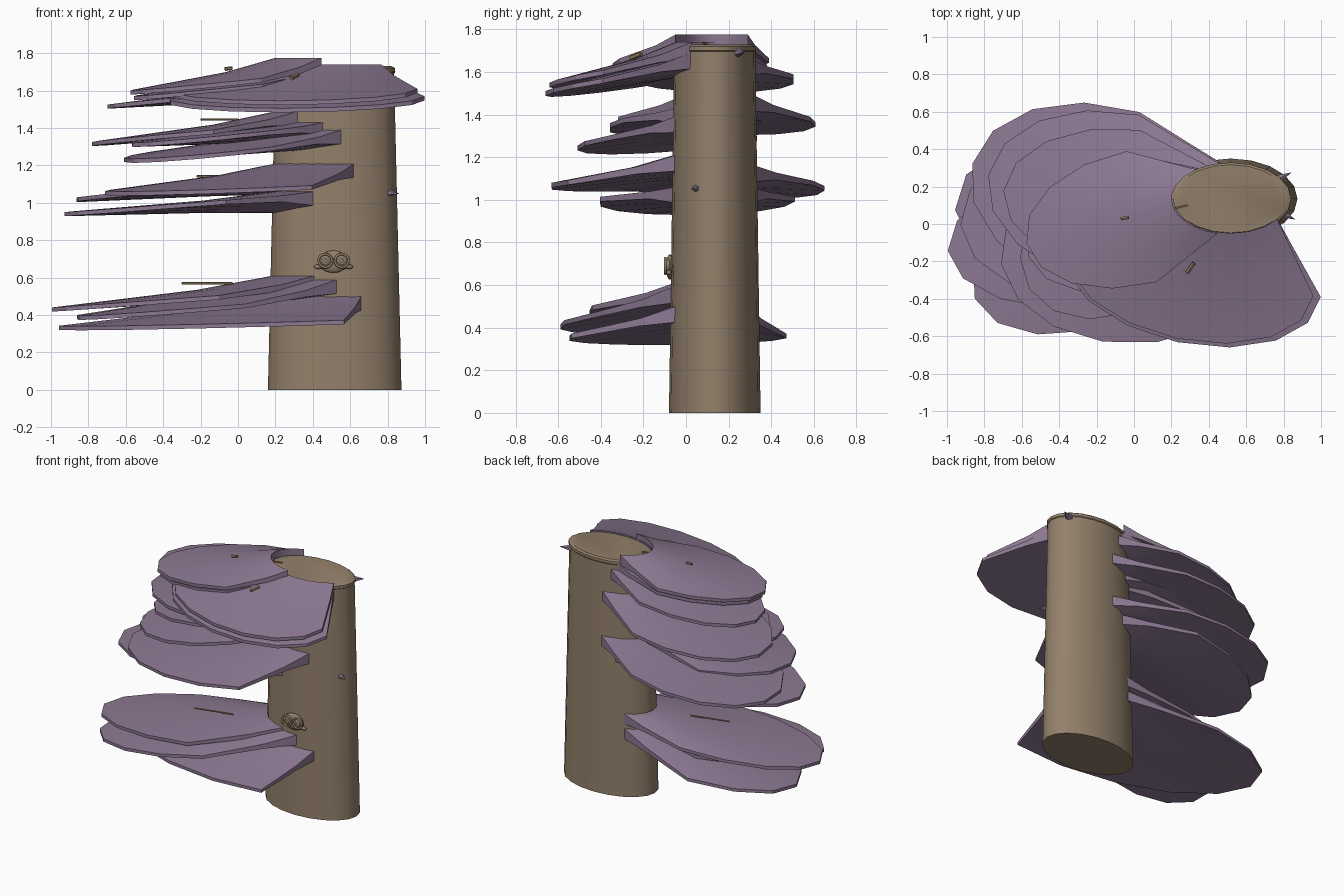
import bpy, bmesh, math
from mathutils import Vector

if "Cube" in bpy.data.objects:
    bpy.data.objects.remove(bpy.data.objects["Cube"])


def material(name, rgb):
    m = bpy.data.materials.new(name)
    m.diffuse_color = (*rgb, 1)
    m.use_nodes = True
    m.node_tree.nodes["Principled BSDF"].inputs["Base Color"].default_value = m.diffuse_color
    return m


BARK = material("bark brown", (0.29, 0.215, 0.145))
PURPLE = material("dusty purple", (0.265, 0.19, 0.29))
TWIG = material("twig brown", (0.29, 0.215, 0.11))

CX, CY, TOP = 0.517, 0.135, 1.72


def finish(name, bm, mat, angle=30):
    bmesh.ops.recalc_face_normals(bm, faces=bm.faces)
    me = bpy.data.meshes.new(name)
    bm.to_mesh(me)
    bm.free()
    ob = bpy.data.objects.new(name, me)
    bpy.context.collection.objects.link(ob)
    me.materials.append(mat)
    bpy.ops.object.select_all(action='DESELECT')
    ob.select_set(True)
    bpy.context.view_layer.objects.active = ob
    bpy.ops.object.shade_smooth_by_angle(angle=math.radians(angle))
    return ob


def trunk_point(angle, z, grow=1.0):
    """Point on the tapered oval trunk."""
    f = min(z / TOP, 1)
    rx, ry = 0.357 - 0.04 * f, 0.215 - 0.025 * f
    return Vector((CX + grow * rx * math.cos(angle),
                   CY + grow * ry * math.sin(angle), z))


# Trunk with a thin lip around the top
bm = bmesh.new()
N = 20
rings = []
for z, grow in ((0, 1), (0.85, 1), (1.695, 1), (1.70, 1.02), (1.72, 1.02), (1.73, 0.96)):
    rings.append([bm.verts.new(trunk_point(2 * math.pi * i / N, z, grow)) for i in range(N)])
for a, b in zip(rings, rings[1:]):
    for i in range(N):
        bm.faces.new((a[i], a[(i + 1) % N], b[(i + 1) % N], b[i]))
bm.faces.new(rings[0])
bm.faces.new(rings[-1])
finish("trunk", bm, BARK)


def shelf(name, cx, cy, heading, length, half_width, z_rim, z_hub, arc, half_arc=66, skew=0):
    """Fan-shaped bracket from an arc of the trunk out to a low thin rim."""
    n = 9
    h = math.radians(heading)
    side = math.radians(heading + 90 + skew)
    d = Vector((math.cos(h), math.sin(h), 0))
    t = Vector((math.cos(side), math.sin(side), 0))
    grow = 1.0 if z_hub > 1.75 else 0.97
    bm = bmesh.new()
    rows = [[] for _ in range(6)]
    for i in range(n):
        k = 2 * i / (n - 1) - 1
        s = math.radians(94 * k)
        lift = (0.03 if skew else 0.06) * (1 - math.cos(s))
        rim = Vector((cx, cy, z_rim + lift)) + d * length * math.cos(s) + t * half_width * math.sin(s)
        a = math.radians(arc + half_arc * k)
        hub = trunk_point(a, z_hub, grow)
        mid = hub.lerp(rim, 0.35)
        mid.z = hub.z + (rim.z - hub.z) * 0.45
        middle = max(math.cos(s), 0)
        under = mid - Vector((0, 0, 0.035 + 0.03 * middle))
        low = trunk_point(a, z_hub - 0.075 - 0.04 * middle, grow)
        points = (hub, mid, rim, rim - Vector((0, 0, 0.022)), under, low)
        for row, p in zip(rows, points):
            row.append(bm.verts.new(p))
    for j in range(6):
        a, b = rows[j], rows[(j + 1) % 6]
        for i in range(n - 1):
            bm.faces.new((a[i], a[i + 1], b[i + 1], b[i]))
    for i in (0, n - 1):
        bm.faces.new([row[i] for row in rows])
    finish(name, bm, PURPLE)


# Bracket shelves: centre x, y, heading, length, half width, rim z, hub z, trunk arc, half arc, skew
SHELVES = (
    (0.00, 0.03, 193, 0.59, 0.36, 1.60, 1.775, 191),
    (0.01, 0.03, 193, 0.58, 0.35, 1.57, 1.71, 187),
    (0.30, -0.27, 258, 0.35, 0.67, 1.545, 1.74, 252, 72),
    (0.31, -0.27, 258, 0.37, 0.70, 1.505, 1.69, 252, 72),
    (-0.05, 0.12, 175, 0.65, 0.39, 1.525, 1.66, 178),
    (-0.10, 0.14, 170, 0.69, 0.46, 1.325, 1.49, 166),
    (0.00, 0.03, 200, 0.60, 0.36, 1.32, 1.43, 193),
    (-0.08, -0.04, 213, 0.57, 0.42, 1.235, 1.39, 211),
    (0.00, -0.15, 202, 0.67, 0.55, 1.06, 1.21, 221, 68, 18),
    (-0.15, 0.13, 165, 0.74, 0.50, 1.025, 1.16, 165),
    (-0.15, 0.05, 184, 0.78, 0.46, 0.95, 1.06, 184),
    (-0.20, -0.06, 186, 0.80, 0.39, 0.44, 0.61, 190, 62),
    (-0.17, -0.11, 203, 0.74, 0.42, 0.395, 0.59, 207),
    (0.05, -0.04, 186, 0.905, 0.68, 0.34, 0.50, 212, 83, 36),
)
for i, values in enumerate(SHELVES):
    shelf(f"bracket_shelf_{i + 1}", *values)


def stick(name, a, b, r, mat=TWIG, tip=None):
    a, b = Vector(a), Vector(b)
    bm = bmesh.new()
    bmesh.ops.create_cone(bm, cap_ends=True, segments=6, radius1=r,
                          radius2=r if tip is None else tip, depth=(b - a).length)
    rot = (b - a).to_track_quat('Z', 'Y').to_matrix()
    bmesh.ops.rotate(bm, verts=bm.verts, matrix=rot)
    bmesh.ops.translate(bm, verts=bm.verts, vec=(a + b) / 2)
    finish(name, bm, mat)


# Loose twigs lying on the shelves
for i, (x0, x1, y, z) in enumerate(((-0.30, -0.03, -0.08, 0.57), (-0.22, -0.04, 0.15, 1.142),
                                    (-0.20, 0.0, 0.15, 1.445))):
    stick(f"twig_{i + 1}", (x0, y, z), (x1, y + 0.07, z), 0.006)
stick("shelf_peg", (-0.07, 0.028, 1.715), (-0.03, 0.035, 1.72), 0.01)
stick("twig_peg", (0.285, -0.26, 1.665), (0.32, -0.21, 1.685), 0.012)
stick("top_twig", (0.21, 0.08, 1.735), (0.29, 0.10, 1.735), 0.006)

# Small purple shelf tips poking out of the far side
stick("shelf_tip_upper", (0.76, 0.235, 1.69), (0.84, 0.275, 1.695), 0.028, PURPLE, 0.001)
stick("shelf_tip_lower", (0.78, 0.06, 1.055), (0.86, 0.025, 1.05), 0.028, PURPLE, 0.001)


def ball(name, loc, scale):
    bm = bmesh.new()
    bmesh.ops.create_uvsphere(bm, u_segments=16, v_segments=8, radius=1)
    bmesh.ops.scale(bm, verts=bm.verts, vec=scale)
    bmesh.ops.translate(bm, verts=bm.verts, vec=loc)
    finish(name, bm, BARK, 60)


# Carved eyes on the front of the trunk
ball("eye_mount", (0.51, -0.075, 0.685), (0.08, 0.02, 0.06))
for side, x in (("left", 0.467), ("right", 0.555)):
    for part, radius in (("outer", 0.036), ("inner", 0.015)):
        bpy.ops.mesh.primitive_torus_add(location=(x, -0.097, 0.69), rotation=(math.pi / 2, 0, 0),
                                         major_radius=radius, minor_radius=0.007,
                                         major_segments=16, minor_segments=6)
        ring = bpy.context.object
        ring.name = f"{side}_eye_{part}_ring"
        ring.data.materials.append(BARK)
        bpy.ops.object.shade_smooth()
    ball(f"{side}_eye", (x, -0.085, 0.69), (0.035, 0.018, 0.035))
    tip = -1 if side == "left" else 1
    ball(f"{side}_eye_fold", (0.51 + tip * 0.08, -0.08, 0.658), (0.025, 0.012, 0.012))
